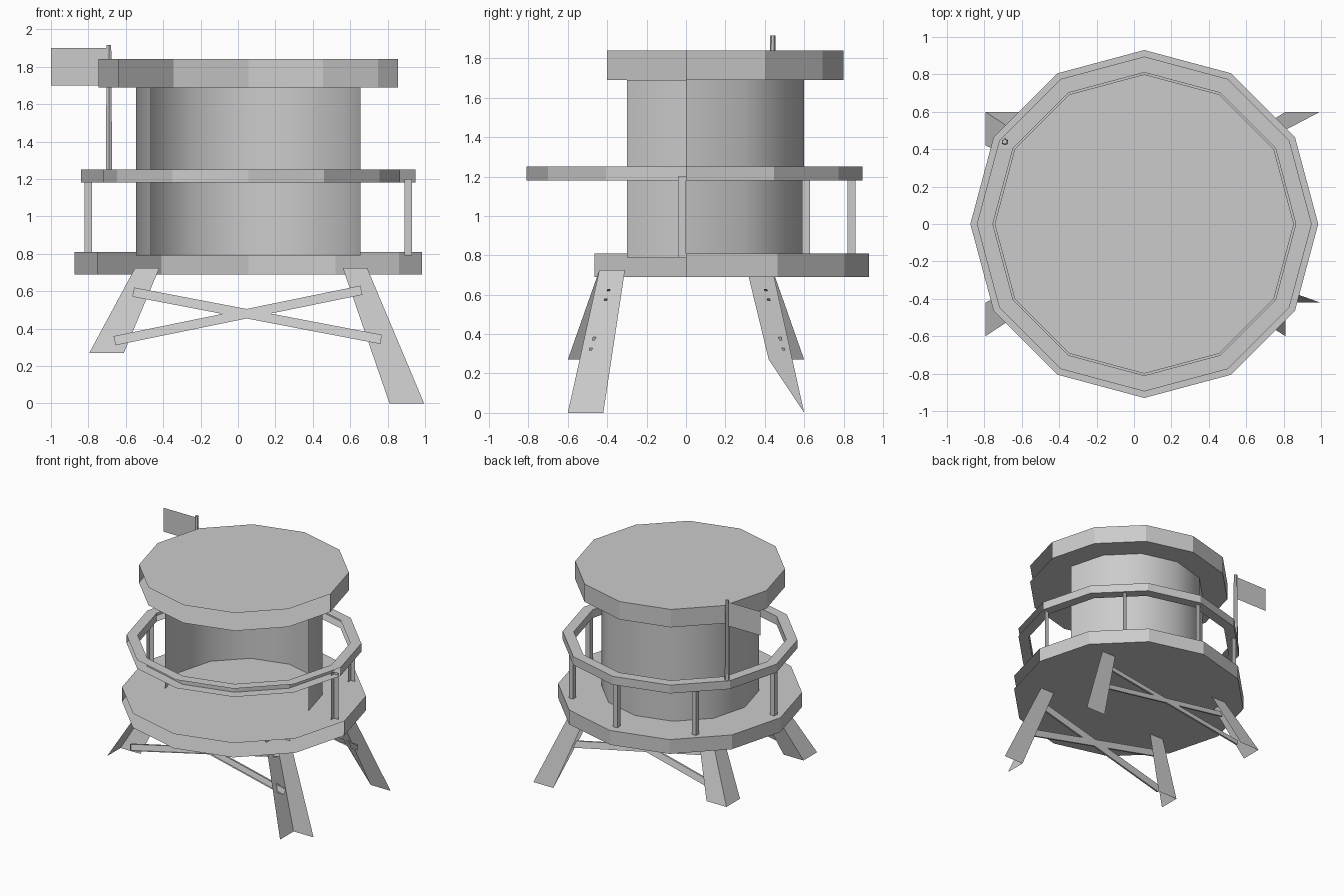
import bpy, math

if "Cube" in bpy.data.objects:
    bpy.data.objects.remove(bpy.data.objects["Cube"])

CX = 0.055          # tower axis
N = 12              # sides of every ring

mat = bpy.data.materials.new("plain grey")
mat.diffuse_color = (0.6, 0.6, 0.6, 1)
mat.use_nodes = True
mat.node_tree.nodes["Principled BSDF"].inputs["Base Color"].default_value = mat.diffuse_color


def make(name, verts, faces, smooth=False):
    me = bpy.data.meshes.new(name)
    me.from_pydata(verts, [], faces)
    me.materials.append(mat)
    ob = bpy.data.objects.new(name, me)
    bpy.context.collection.objects.link(ob)
    if smooth:
        for p in me.polygons:
            p.use_smooth = True
    return ob


def ring(r, z):
    return [(CX + r * math.cos(i * math.tau / N), r * math.sin(i * math.tau / N), z)
            for i in range(N)]


def wall(lo, hi, sides):
    """Upright quads between two rings of vertex offsets lo and hi."""
    return [(lo + i % N, lo + (i + 1) % N, hi + (i + 1) % N, hi + i % N) for i in sides]


BACK = range(0, 7)      # outer walls that exist; the front right is left open
FRONT = range(6, 13)    # inner rail walls that exist


def disc(name, r, z0, z1):
    faces = wall(0, N, BACK)
    faces += [tuple(reversed(range(N))), tuple(range(N, 2 * N))]
    make(name, ring(r, z0) + ring(r, z1), faces)


# platform, cabin wall and roof
disc("platform", 0.93, 0.69, 0.81)
disc("roof", 0.80, 1.69, 1.84)
make("cabin_wall", ring(0.6, 0.79) + ring(0.6, 1.69), wall(0, N, BACK), True)

# railing: outer and inner wall, top and bottom band
ro, ri = 0.895, 0.81
rail_v = ring(ro, 1.18) + ring(ro, 1.25) + ring(ri, 1.18) + ring(ri, 1.25)
rail_f = wall(0, N, BACK)
rail_f += [f[::-1] for f in wall(2 * N, 3 * N, FRONT)]
rail_f += wall(N, 3 * N, range(N))
rail_f += wall(2 * N, 0, range(N))
make("railing", rail_v, rail_f)


def angle_bar(name, low, high):
    """Left and back wall of a square bar; low/high = (x0, x1, y0, y1, z)."""
    v = []
    for x0, x1, y0, y1, z in (low, high):
        v += [(x0, y0, z), (x0, y1, z), (x1, y1, z)]
    return make(name, v, [(1, 0, 3, 4), (2, 1, 4, 5)])


# railing posts around the back half
for i, (x, y) in enumerate([(0.855, -0.02), (0.57, 0.61), (0, 0.84), (-0.57, 0.61), (-0.855, -0.02)]):
    box = (CX + x - 0.02, CX + x + 0.02, y - 0.02, y + 0.02)
    angle_bar(f"railing_post_{i + 1}", box + (0.79,), box + (1.2,))

# legs: the left pair stands higher than the right pair
for side, xb, xt, zb in (("left", (-0.795, -0.61), (-0.55, -0.42), 0.27),
                         ("right", (0.81, 0.995), (0.56, 0.69), 0.0)):
    for end, yb, yt in (("front", (-0.6, -0.42), (-0.44, -0.31)),
                        ("back", (0.42, 0.6), (0.31, 0.44))):
        leg = angle_bar(f"{end}_{side}_leg", xb + yb + (zb,), xt + yt + (0.725,))
        if (end, side) == ("back", "right"):
            leg.data.vertices[0].co.z = 0.27    # slanted foot


def brace(name, a, b, s, shift):
    """Shallow channel between (x, z) points, leaning with the legs."""
    dx, dz = b[0] - a[0], b[1] - a[1]
    l = math.hypot(dx, dz)
    nx, nz = -dz / l * 0.025, dx / l * 0.025
    v = []
    for x, z in (a, b):
        for k, d in ((-1, -0.0075), (-1, 0.0075), (1, 0.0075), (1, -0.0075)):
            zz = z + k * nz
            v.append((x + k * nx, s * (0.40 + 0.3 * (0.6 - zz)) + shift + d, zz))
    make(name, v, [(0, 1, 5, 4), (1, 2, 6, 5), (2, 3, 7, 6), (0, 3, 2, 1)])


# crossed braces, front and back
for end, s, shift in (("front", -1, 0.0), ("back", 1, 0.012)):
    brace(f"{end}_brace_falling", (-0.56, 0.595), (0.765, 0.342), s, shift)
    brace(f"{end}_brace_rising", (-0.66, 0.335), (0.66, 0.605), s, shift)

# flag pole and flag
bpy.ops.mesh.primitive_cone_add(vertices=6, radius1=0.02, radius2=0.014, depth=0.735,
                                location=(-0.69, 0.44, 1.5475))
pole = bpy.context.object
pole.name = "flag_pole"
pole.data.materials.append(mat)
make("flag", [(-1, 0.44, 1.7), (-0.69, 0.44, 1.7), (-0.69, 0.44, 1.9), (-1, 0.44, 1.9)],
     [(0, 1, 2, 3)])
